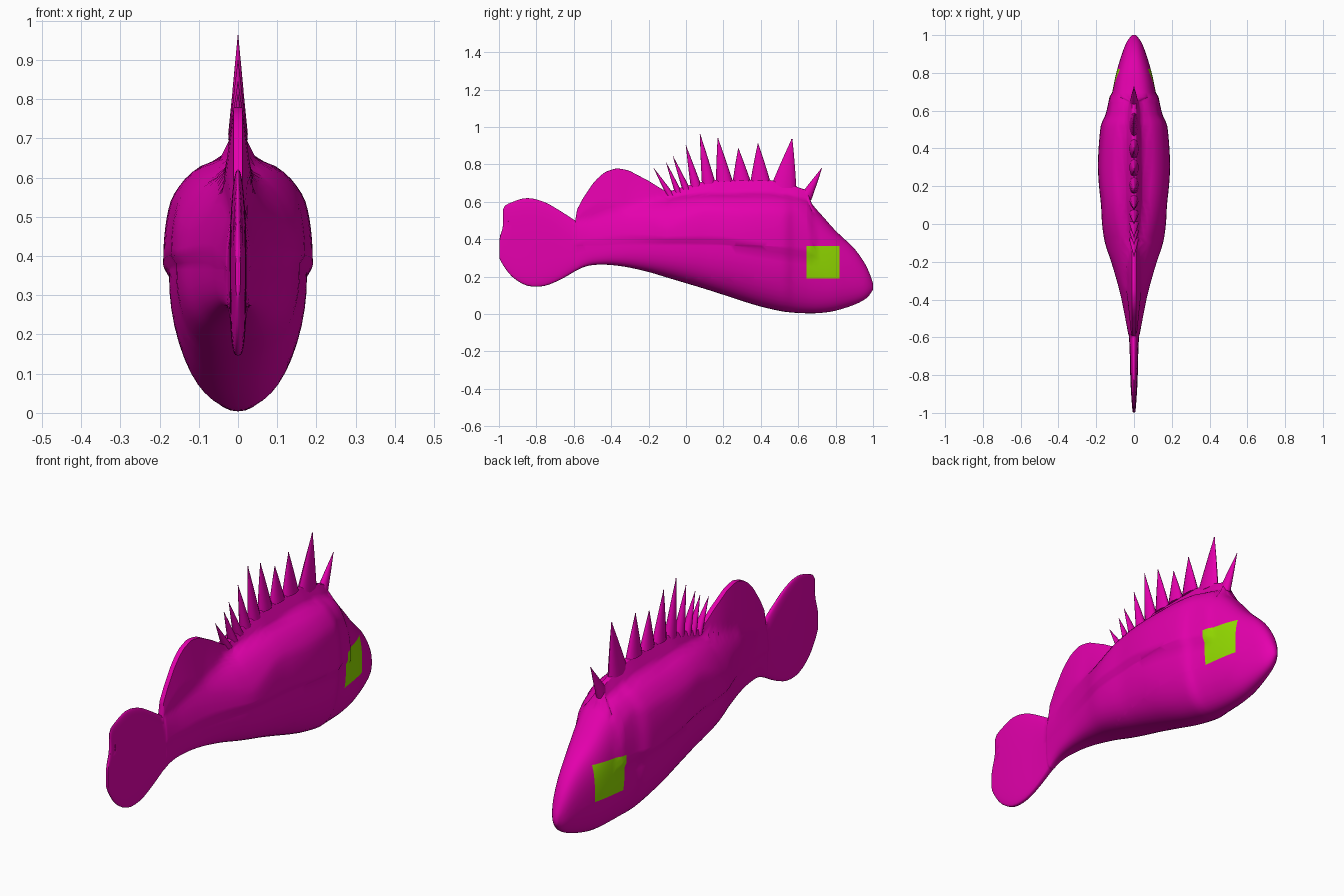
import bpy, bmesh, math
from mathutils import Vector

if "Cube" in bpy.data.objects:
    bpy.data.objects.remove(bpy.data.objects["Cube"])


def material(name, rgb):
    m = bpy.data.materials.new(name)
    m.diffuse_color = (*rgb, 1)
    m.use_nodes = True
    m.node_tree.nodes["Principled BSDF"].inputs["Base Color"].default_value = m.diffuse_color
    return m


MAGENTA = material("magenta", (0.78, 0.0, 0.42))
LIME = material("lime", (0.29, 0.70, 0.0))


def spline(stations, steps):
    """Smoothly resample a list of number tuples (Catmull-Rom)."""
    out = []
    n = len(stations)
    for i in range(n - 1):
        quad = list(zip(stations[max(i - 1, 0)], stations[i],
                        stations[i + 1], stations[min(i + 2, n - 1)]))
        for s in range(steps):
            t = s / steps
            out.append([0.5 * (2 * b + (c - a) * t + (2 * a - 5 * b + 4 * c - d) * t * t
                               + (3 * b - a - 3 * c + d) * t ** 3) for a, b, c, d in quad])
    out.append(list(stations[-1]))
    return out


def ramp(y, table):
    """Straight-line lookup."""
    for (y0, v0), (y1, v1) in zip(table, table[1:]):
        if y <= y1:
            return v0 + (v1 - v0) * max(0, (y - y0) / (y1 - y0))
    return table[-1][1]


def skin(bm, rings):
    """Join equal-sized closed rings and cap both ends."""
    loops = [[bm.verts.new(p) for p in r] for r in rings]
    n = len(loops[0])
    for a, b in zip(loops, loops[1:]):
        for i in range(n):
            j = (i + 1) % n
            bm.faces.new((a[i], a[j], b[j], b[i]))
    bm.faces.new(loops[0])
    bm.faces.new(loops[-1])


def finish(name, bm, angle=45):
    bmesh.ops.recalc_face_normals(bm, faces=bm.faces)
    me = bpy.data.meshes.new(name)
    bm.to_mesh(me)
    bm.free()
    me.materials.append(MAGENTA)
    me.materials.append(LIME)
    ob = bpy.data.objects.new(name, me)
    bpy.context.collection.objects.link(ob)
    bpy.ops.object.select_all(action='DESELECT')
    ob.select_set(True)
    bpy.context.view_layer.objects.active = ob
    bpy.ops.object.shade_smooth_by_angle(angle=math.radians(angle))


# Body and tail: y, bottom, top, half width
BODY = [(-0.998, 0.30, 0.42, 0.006), (-0.98, 0.265, 0.56, 0.009), (-0.93, 0.20, 0.598, 0.013),
        (-0.85, 0.152, 0.62, 0.018), (-0.76, 0.15, 0.60, 0.021), (-0.67, 0.185, 0.55, 0.023),
        (-0.592, 0.23, 0.50, 0.027), (-0.58, 0.235, 0.50, 0.029), (-0.55, 0.25, 0.505, 0.034),
        (-0.5, 0.262, 0.515, 0.043), (-0.43, 0.264, 0.54, 0.056), (-0.37, 0.259, 0.56, 0.068),
        (-0.3, 0.248, 0.58, 0.085), (-0.2, 0.225, 0.60, 0.112), (-0.1, 0.195, 0.62, 0.142),
        (0.0, 0.165, 0.635, 0.156), (0.1, 0.135, 0.643, 0.161), (0.2, 0.103, 0.645, 0.171),
        (0.3, 0.07, 0.645, 0.176), (0.4, 0.04, 0.645, 0.173), (0.5, 0.017, 0.64, 0.165),
        (0.54, 0.011, 0.635, 0.156), (0.58, 0.007, 0.625, 0.139), (0.65, 0.004, 0.605, 0.124),
        (0.72, 0.006, 0.535, 0.111), (0.8, 0.018, 0.445, 0.094), (0.9, 0.05, 0.35, 0.064),
        (0.965, 0.085, 0.255, 0.038), (1.0, 0.13, 0.165, 0.01)]
# Crest line of the dorsal fin and the spine ridge
CREST = [(-0.592, 0.50), (-0.582, 0.56), (-0.55, 0.62), (-0.5, 0.695), (-0.465, 0.735),
         (-0.43, 0.76), (-0.4, 0.772), (-0.37, 0.779), (-0.335, 0.775), (-0.3, 0.765),
         (-0.2, 0.712), (-0.1, 0.65), (-0.05, 0.67), (0.06, 0.70), (0.13, 0.718),
         (0.45, 0.718), (0.58, 0.685), (0.65, 0.66), (0.67, 0.60), (0.7, 0.5)]
# Shape along the length: boxiness above and below, height of the widest point, fin flare
UPPER = [(-0.65, 2.4), (-0.5, 1.8), (-0.25, 1.8), (0.1, 2.6), (0.5, 2.7), (0.8, 2.6), (1, 2.2)]
LOWER = [(-0.75, 3.5), (-0.45, 3.2), (-0.1, 2.6), (0.25, 2.2), (1, 2.15)]
MIDDLE = [(-0.62, 0.5), (-0.45, 0.38), (-0.1, 0.44), (0.2, 0.5), (1, 0.5)]
FLARE = [(-0.6, 0.1), (-0.3, 0.14), (0.05, 0.5), (0.6, 0.5), (0.67, 0.3)]


def body_ring(y, lo, hi, w):
    """Rounded section whose upper half sweeps up into the dorsal crest."""
    has_fin = -0.592 < y < 0.69
    crest = max(hi, ramp(y, CREST)) if has_fin else hi
    mid = lo + (hi - lo) * ramp(y, MIDDLE)
    p, q = ramp(y, UPPER), ramp(y, LOWER)
    half = []
    for i in range(1, 13):
        a = math.pi / 2 * i / 12
        half.append((w * math.sin(a) ** (2 / q), mid - (mid - lo) * max(0, math.cos(a)) ** (2 / q)))
    for i in range(1, 24):
        z = mid + (crest - mid) * math.sin(math.pi / 2 * i / 24)
        b = w * max(0, 1 - ((z - mid) / (hi - mid)) ** p) ** (1 / p)
        f = min(0.011 + ramp(y, FLARE) * (crest - z), 0.55 * w) if has_fin else 0
        half.append(((b ** 2.5 + f ** 2.5) ** 0.4, z))
    ring = [(0, lo)] + half + [(0, crest)] + [(-x, z) for x, z in reversed(half)]
    return [Vector((x, y, z)) for x, z in ring]


bm = bmesh.new()
skin(bm, [body_ring(*s) for s in spline(BODY, 3)])

# Shallow notch in the trailing edge of the tail
for v in bm.verts:
    if v.co.y < -0.96:
        v.co.y += 0.018 * math.exp(-((v.co.z - 0.48) / 0.05) ** 2)

# Square eye patches, cut into the head on both sides
EYE_Y, EYE_Z = (0.645, 0.82), (0.19, 0.365)
cuts = [((0, y, 0), (0, 1, 0)) for y in EYE_Y] + [((0, 0, z), (0, 0, 1)) for z in EYE_Z]
for co, no in cuts:
    bmesh.ops.bisect_plane(bm, geom=bm.verts[:] + bm.edges[:] + bm.faces[:],
                           dist=1e-5, plane_co=co, plane_no=no)
for f in bm.faces:
    c = f.calc_center_median()
    if EYE_Y[0] < c.y < EYE_Y[1] and EYE_Z[0] < c.z < EYE_Z[1]:
        f.material_index = 1
finish("body_and_fins", bm, 60)

# Dorsal spines: tips, and the notches on either side of each
TIPS = [(-0.172, 0.78), (-0.107, 0.812), (-0.07, 0.845), (0.0, 0.9), (0.075, 0.963),
        (0.17, 0.942), (0.28, 0.885), (0.385, 0.912), (0.567, 0.937), (0.727, 0.782)]
NOTCHES = [(-0.105, 0.645), (-0.06, 0.66), (-0.02, 0.675), (0.025, 0.69), (0.085, 0.705),
           (0.16, 0.72), (0.25, 0.722), (0.345, 0.722), (0.45, 0.722), (0.59, 0.685), (0.67, 0.62)]
bm = bmesh.new()
for (ty, tz), (ay, az), (by, bz) in zip(TIPS, NOTCHES, NOTCHES[1:]):
    base_z = min(az, bz) - 0.01
    mid, half = (ay + by) / 2, (by - ay) / 2
    rings = []
    for t in (0, 0.12, 0.3, 0.5, 0.7, 0.88, 0.97, 1):
        r = max((1 - t) ** 0.9, 0.06)
        cy, cz = mid + (ty - mid) * t, base_z + (tz - base_z) * t
        rings.append([Vector((0.025 * r * math.cos(a), cy + half * r * math.sin(a), cz))
                      for a in (2 * math.pi * i / 12 for i in range(12))])
    skin(bm, rings)
finish("dorsal_spines", bm, 60)
